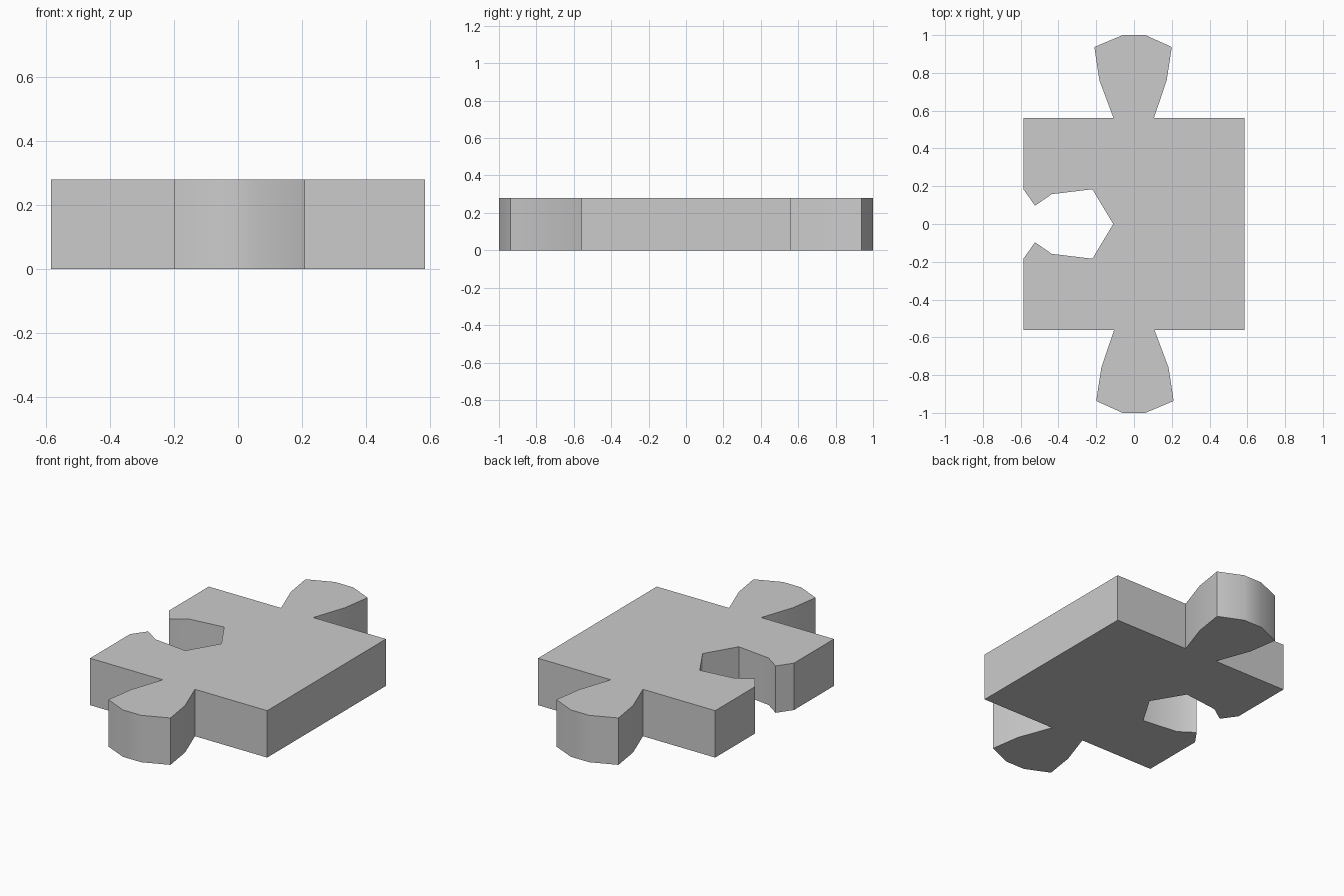
import bpy, bmesh
from math import radians

if "Cube" in bpy.data.objects:
    bpy.data.objects.remove(bpy.data.objects["Cube"])

W, D, H = 0.585, 0.56, 0.28

# Tab profile on the back edge, right to left; the front tab is its half turn
back_tab = [(0.105, D), (0.173, 0.76), (0.2, 0.937), (0.06, 1.0),
            (-0.06, 1.0), (-0.21, 0.937), (-0.183, 0.76), (-0.108, D)]
front_tab = [(-x, -y) for x, y in back_tab]

# Socket profile on the left edge, mirrored front to back around its tip
socket_half = [(-W, 0.183), (-0.524, 0.097), (-0.435, 0.158), (-0.22, 0.184)]
socket = socket_half + [(-0.11, 0)] + [(x, -y) for x, y in reversed(socket_half)]

# Full outline, counter-clockwise
outline = [(W, -D), (W, D)] + back_tab + [(-W, D)] + socket + [(-W, -D)] + front_tab

# Extrude the outline into a solid piece
bm = bmesh.new()
base = bm.faces.new([bm.verts.new((x, y, 0)) for x, y in outline])
ext = bmesh.ops.extrude_face_region(bm, geom=[base], use_keep_orig=True)
bmesh.ops.translate(bm, vec=(0, 0, H),
                    verts=[g for g in ext["geom"] if isinstance(g, bmesh.types.BMVert)])
bmesh.ops.recalc_face_normals(bm, faces=bm.faces)
bmesh.ops.triangulate(bm, faces=[f for f in bm.faces if len(f.verts) > 4])

mesh = bpy.data.meshes.new("puzzle_piece")
bm.to_mesh(mesh)
bm.free()
piece = bpy.data.objects.new("puzzle_piece", mesh)
bpy.context.collection.objects.link(piece)

# Soften the shallow bends, keep the corners crisp
bpy.context.view_layer.objects.active = piece
piece.select_set(True)
bpy.ops.object.shade_smooth_by_angle(angle=radians(30))
